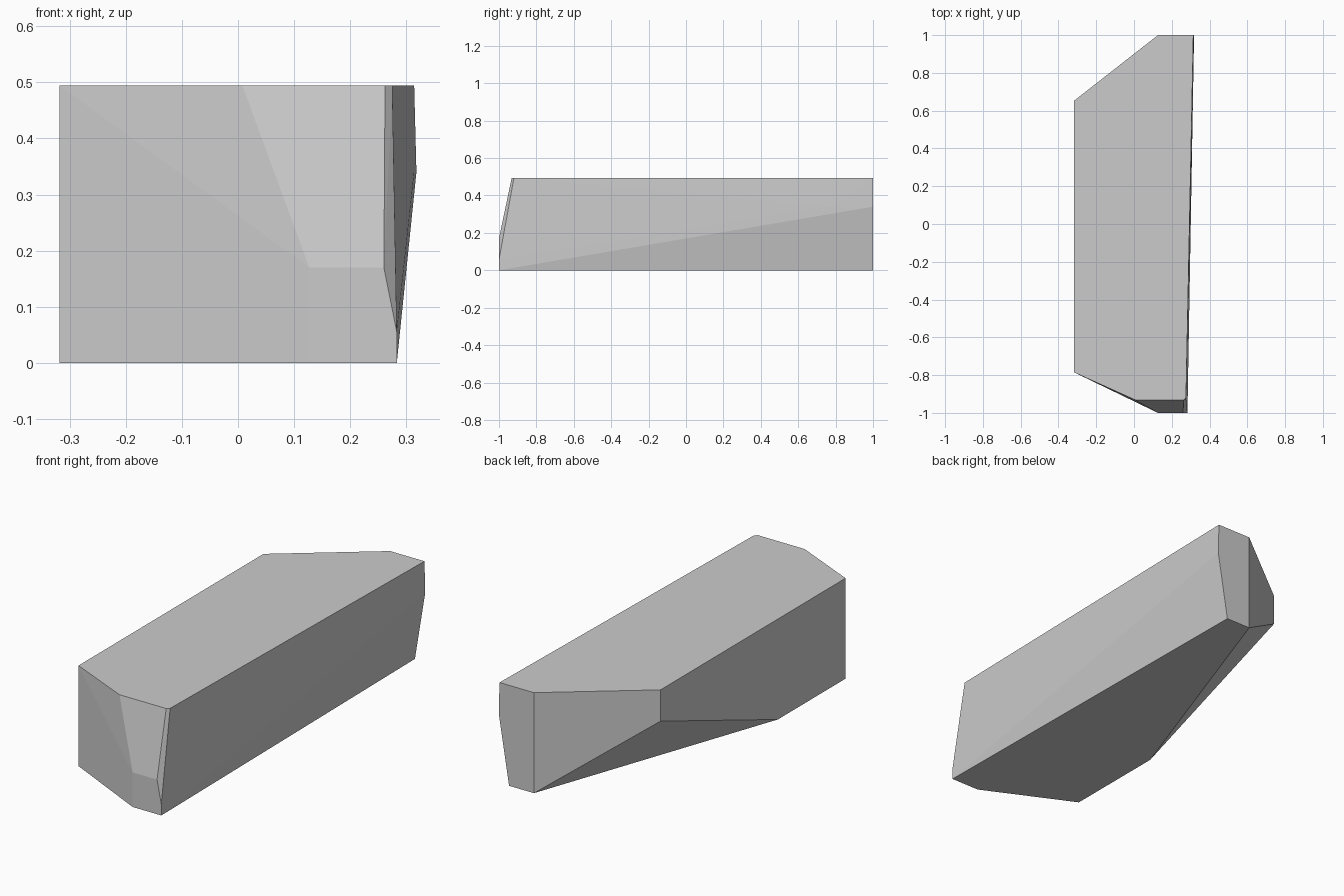
import bpy
import bmesh

# Remove the default cube only
default_cube = bpy.data.objects.get("Cube")
if default_cube:
    bpy.data.objects.remove(default_cube, do_unlink=True)


def make_material(name, grey):
    material = bpy.data.materials.new(name)
    material.use_nodes = True
    colour = (grey, grey, grey, 1.0)
    material.diffuse_color = colour
    shader = material.node_tree.nodes["Principled BSDF"]
    shader.inputs["Base Color"].default_value = colour
    return material


def make_convex_block(name, corners, material):
    """Wrap a faceted convex skin around the corner points."""
    bm = bmesh.new()
    for corner in corners:
        bm.verts.new(corner)
    hull = bmesh.ops.convex_hull(bm, input=bm.verts)
    spare = {g for g in hull["geom_interior"] + hull["geom_unused"]
             if isinstance(g, bmesh.types.BMVert)}
    bmesh.ops.delete(bm, geom=list(spare), context="VERTS")
    bmesh.ops.recalc_face_normals(bm, faces=bm.faces)
    mesh = bpy.data.meshes.new(name)
    bm.to_mesh(mesh)
    bm.free()
    mesh.materials.append(material)
    block = bpy.data.objects.new(name, mesh)
    bpy.context.collection.objects.link(block)
    return block


# Main levels and extents of the block
top, lip, ground = 0.494, 0.34, 0.0
side, end = 0.318, 1.0

# Flat top outline, clockwise from the front
top_outline = [(-side, -0.785), (0.008, -0.932), (0.262, -0.932), (0.275, -0.92),
               (side - 0.004, end), (0.127, end), (-side, 0.652)]

# Ground outline, narrower at the back
ground_outline = [(-side, -0.785), (0.127, -end), (0.283, -end),
                  (0.262, end), (0.127, end), (-side, -0.26)]

corners = [(x, y, top) for x, y in top_outline]
corners += [(x, y, ground) for x, y in ground_outline]

# Undercut edge along the back, and the folded lower nose
corners += [(-side, 0.652, lip), (side, end, lip), (side - 0.004, 0.77, lip)]
corners += [(x, -end, lip / 2) for x in (0.127, 0.26)]
corners.append((0.283, -end, 0.055))

stone = make_material("plain grey", 0.6)
make_convex_block("faceted_block", corners, stone)
